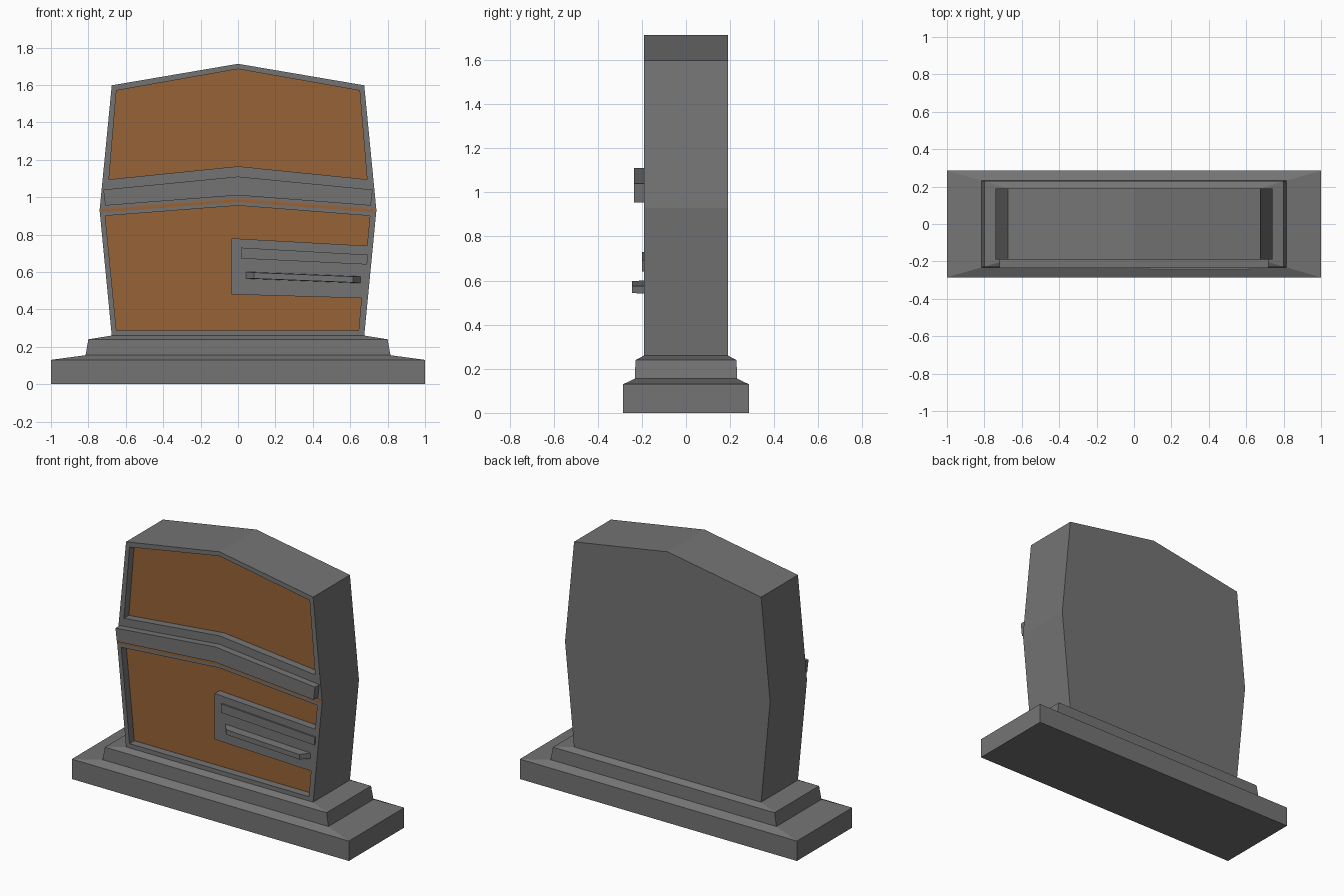
import bpy, bmesh

if "Cube" in bpy.data.objects:
    bpy.data.objects.remove(bpy.data.objects["Cube"])


def material(name, *rgb):
    m = bpy.data.materials.new(name)
    m.diffuse_color = (*rgb, 1)
    m.use_nodes = True
    m.node_tree.nodes["Principled BSDF"].inputs["Base Color"].default_value = m.diffuse_color
    return m


grey = material("dark_grey", 0.175, 0.175, 0.175)
orange = material("orange_panel", 0.31, 0.123, 0.037)
faded = material("faded_orange", 0.24, 0.15, 0.10)


def loft(name, rings, mat=grey):
    """Closed solid through rings that share the same point count."""
    bm = bmesh.new()
    loops = [[bm.verts.new(p) for p in ring] for ring in rings]
    n = len(loops[0])
    for a, b in zip(loops, loops[1:]):
        for i in range(n):
            j = (i + 1) % n
            bm.faces.new((a[i], a[j], b[j], b[i]))
    bm.faces.new(loops[0])
    bm.faces.new(loops[-1])
    bmesh.ops.recalc_face_normals(bm, faces=bm.faces)
    mesh = bpy.data.meshes.new(name)
    bm.to_mesh(mesh)
    bm.free()
    mesh.materials.append(mat)
    obj = bpy.data.objects.new(name, mesh)
    bpy.context.collection.objects.link(obj)
    return obj


def prism(name, outline, y0, y1, mat=grey):
    """Front (x, z) outline extruded from y0 to y1."""
    return loft(name, [[(x, y, z) for x, z in outline] for y in (y0, y1)], mat)


def chevron(half, top_side, top_mid, low_half, low_side, low_mid):
    """Six-point bent strip, mirrored about x = 0."""
    return [(-half, top_side), (0, top_mid), (half, top_side),
            (low_half, low_side), (0, low_mid), (-low_half, low_side)]


FRONT, FLOOR = -0.19, -0.14

# Stepped plinth
steps = [(1, 0.285, 0), (1, 0.285, 0.13), (0.815, 0.232, 0.155),
         (0.80, 0.229, 0.24), (0.675, 0.19, 0.26)]
loft("plinth", [[(-w, -d, z), (w, -d, z), (w, d, z), (-w, d, z)]
                for w, d, z in steps])

# Slab body with pointed top
body = prism("body", [(-0.675, 0.26), (-0.74, 0.93), (-0.675, 1.598), (0, 1.713),
                      (0.675, 1.598), (0.74, 0.93), (0.675, 0.26)], FRONT, 0.19)

# Recesses cut into the front; the lower one leaves a flush handle plate
upper = chevron(0.65, 1.57, 1.685, 0.69, 1.095, 1.165)
lower = [(-0.71, 0.90), (0, 0.955), (0.705, 0.90), (0.69, 0.74),
         (-0.035, 0.78), (-0.035, 0.48), (0.66, 0.46), (0.645, 0.288),
         (-0.65, 0.288)]
cutters = [prism("recess_cutter", o, FRONT - 0.1, FLOOR) for o in (upper, lower)]
for c in cutters:
    c.hide_render = True
    mod = body.modifiers.new("recess", 'BOOLEAN')
    mod.operation = 'DIFFERENCE'
    mod.solver = 'EXACT'
    mod.object = c
deps = bpy.context.evaluated_depsgraph_get()
mesh = bpy.data.meshes.new_from_object(body.evaluated_get(deps))
body.modifiers.clear()
body.data = mesh
for c in cutters:
    bpy.data.objects.remove(c)

# Orange recess floors
mesh.materials.clear()
mesh.materials.append(grey)
mesh.materials.append(orange)
for f in mesh.polygons:
    f.material_index = int(f.normal.y < -0.9 and abs(f.center.y - FLOOR) < 0.01)

# Raised chevron band and the fading orange line below it
prism("chevron_band", chevron(0.72, 1.04, 1.11, 0.71, 0.955, 1.01), -0.235, FRONT)
prism("orange_line", chevron(0.736, 0.934, 0.989, 0.736, 0.918, 0.973),
      FRONT - 0.001, FRONT + 0.002, orange)
prism("orange_line_fade", chevron(0.734, 0.946, 1.001, 0.736, 0.934, 0.989),
      FRONT - 0.001, FRONT + 0.002, faded)

# Thin strip on the handle plate
prism("plate_strip", [(0.017, 0.73), (0.695, 0.692), (0.69, 0.64),
                      (0.017, 0.672)], -0.20, FRONT)


# Sloping handle with ends slanting back to the plate
def handle_ring(x0, x1, half, y):
    mid = [0.582 - 0.04 * (x - 0.06) for x in (x0, x1)]
    return [(x0, y, mid[0] - half), (x1, y, mid[1] - half),
            (x1, y, mid[1] + half), (x0, y, mid[0] + half)]


loft("handle", [handle_ring(0.042, 0.655, 0.018, FRONT),
                handle_ring(0.085, 0.615, 0.016, -0.245)])
